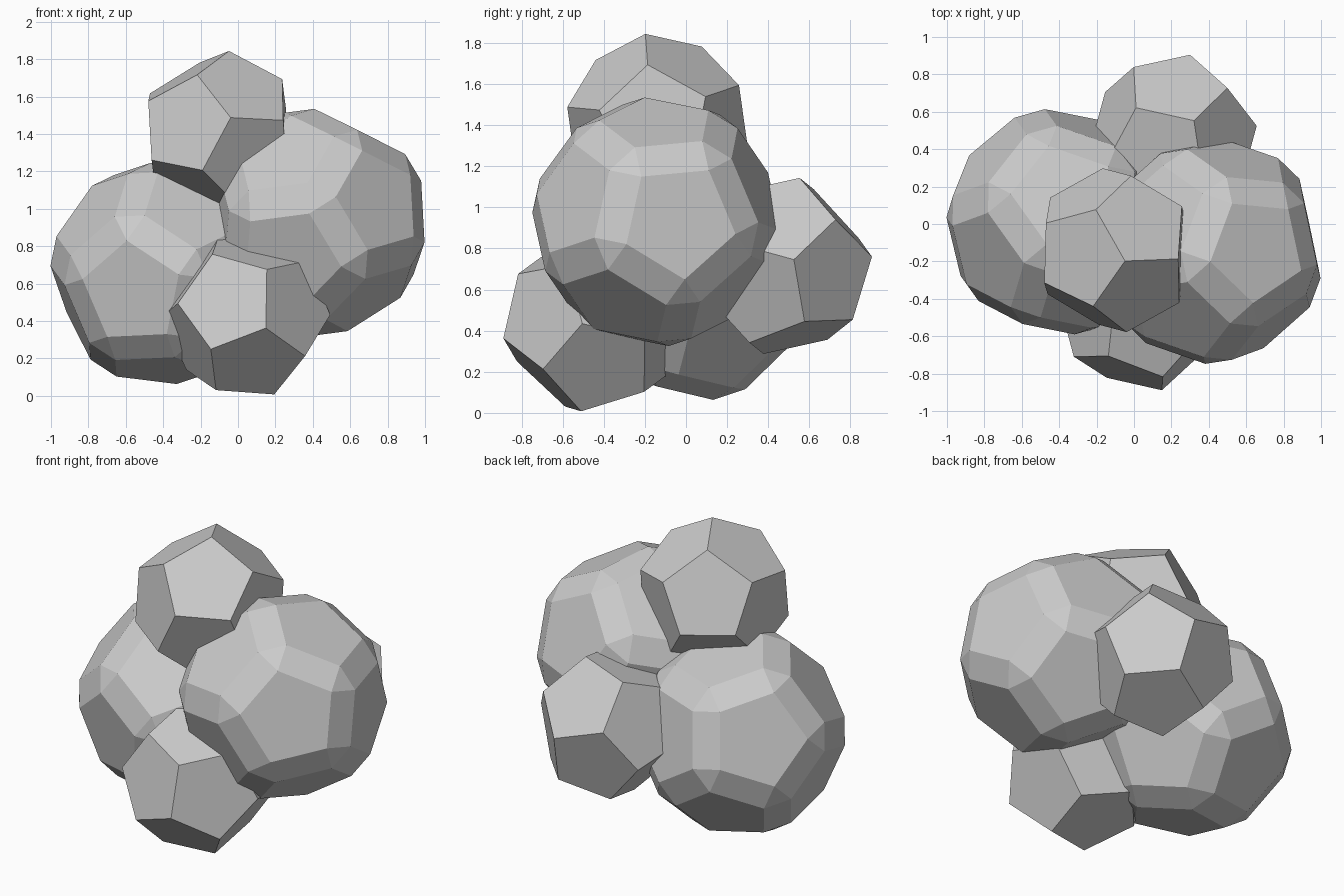
import bpy, bmesh, math
from mathutils import Vector, Matrix

if "Cube" in bpy.data.objects:
    bpy.data.objects.remove(bpy.data.objects["Cube"])

stone = bpy.data.materials.new("stone_grey")
stone.diffuse_color = (0.6, 0.6, 0.6, 1)
stone.use_nodes = True
stone.node_tree.nodes["Principled BSDF"].inputs["Base Color"].default_value = stone.diffuse_color


def frame(u, v):
    """Orthonormal axes from two directions."""
    x = Vector(u).normalized()
    z = x.cross(Vector(v)).normalized()
    return Matrix((x, z.cross(x), z)).transposed()


def dodecahedron(name, centre, radius, corner, neighbour, shrink=1.0):
    """Dodecahedron with a corner and an adjacent corner aimed at the given
    directions; shrink < 1 insets the pentagons, leaving chamfered edges."""
    ico = bmesh.new()
    bmesh.ops.create_icosphere(ico, subdivisions=1, radius=1)
    for seq in (ico.verts, ico.edges, ico.faces):
        seq.ensure_lookup_table()
        seq.index_update()
    corners = [f.calc_center_median().normalized() * radius for f in ico.faces]
    a, b = [corners[f.index] for f in ico.edges[0].link_faces]
    rot = frame(corner, neighbour) @ frame(a, b).transposed()

    # corner points of the (possibly inset) pentagons
    if shrink == 1.0:
        points = corners
    else:
        points = []
        for v in ico.verts:
            ring = [corners[f.index] for f in v.link_faces]
            mid = sum(ring, Vector((0, 0, 0))) / len(ring)
            points += [mid.lerp(p, shrink) for p in ring]
    bm = bmesh.new()
    for p in points:
        bm.verts.new(rot @ p)
    ico.free()

    # flat-faced shell around the points
    bmesh.ops.convex_hull(bm, input=bm.verts[:])
    bmesh.ops.dissolve_limit(bm, angle_limit=math.radians(1),
                             verts=bm.verts[:], edges=bm.edges[:])
    bmesh.ops.recalc_face_normals(bm, faces=bm.faces[:])
    mesh = bpy.data.meshes.new(name)
    bm.to_mesh(mesh)
    bm.free()
    mesh.materials.append(stone)
    obj = bpy.data.objects.new(name, mesh)
    obj.location = centre
    bpy.context.collection.objects.link(obj)


# Large chamfered stones
dodecahedron("left_large_stone", (-0.397, 0.012, 0.655), 0.674,
             (-0.969, 0.079, 0.218), (-0.791, 0.528, -0.298), 0.70)
dodecahedron("right_large_stone", (0.418, -0.143, 0.93), 0.674,
             (0.603, -0.257, -0.157), (0.578, -0.157, 0.296), 0.70)

# Small plain stones
dodecahedron("top_small_stone", (-0.103, -0.14, 1.40), 0.451,
             (0.055, -0.058, 0.445), (-0.10, 0.215, 0.386))
dodecahedron("front_small_stone", (0.045, -0.455, 0.43), 0.451,
             (0.105, -0.438, -0.068), (0.11, -0.365, 0.249))
dodecahedron("back_small_stone", (0.21, 0.465, 0.715), 0.451,
             (0.09, 0.44, 0.045), (0.293, 0.245, 0.23))
